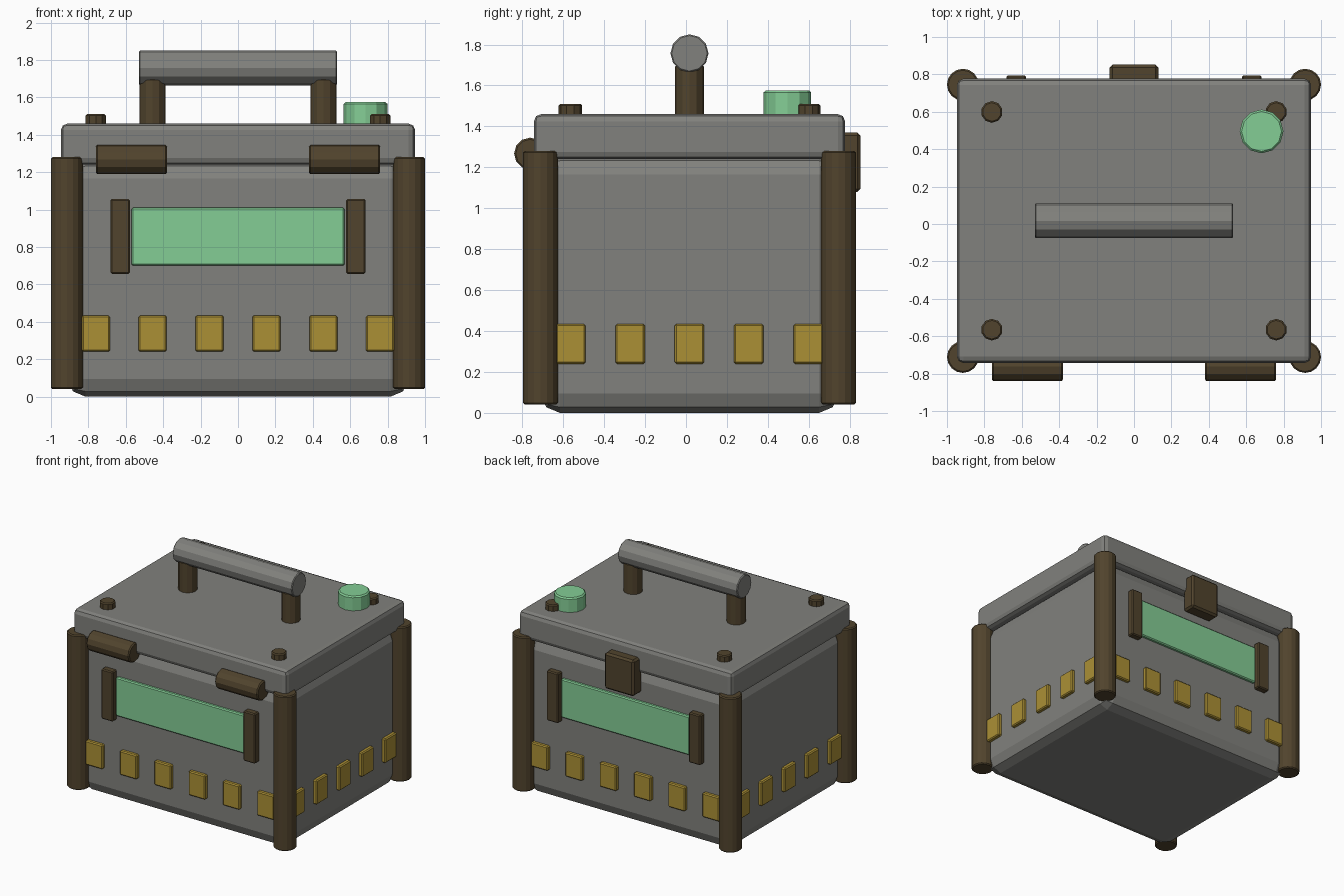
import bpy, math
from mathutils import Matrix

cube = bpy.data.objects.get("Cube")
if cube:
    bpy.data.objects.remove(cube, do_unlink=True)

CY = 0.017            # depth centre of the case
BX, BY = 0.91, 0.728  # half width and half depth of the case


def material(name, rgb):
    m = bpy.data.materials.new(name)
    m.use_nodes = True
    colour = (*rgb, 1.0)
    m.diffuse_color = colour
    m.node_tree.nodes["Principled BSDF"].inputs["Base Color"].default_value = colour
    return m


GREY = material("grey metal", (0.22, 0.22, 0.205))
BROWN = material("dark bronze", (0.082, 0.057, 0.026))
YELLOW = material("ochre", (0.41, 0.28, 0.036))
GREEN = material("pale green", (0.23, 0.61, 0.30))


def finish(name, mat, bevel, segments=1):
    o = bpy.context.object
    o.name = name
    o.data.name = name
    o.data.materials.append(mat)
    b = o.modifiers.new("edges", "BEVEL")
    b.width = bevel
    b.segments = segments
    b.limit_method = "ANGLE"
    b.angle_limit = math.radians(50)
    return o


def box(name, mat, lo, hi, bevel=0.008, segments=1):
    """Bevelled box between two opposite corners."""
    bpy.ops.mesh.primitive_cube_add(size=1)
    o = finish(name, mat, bevel, segments)
    size = [b - a for a, b in zip(lo, hi)]
    mid = [(a + b) / 2 for a, b in zip(lo, hi)]
    o.data.transform(Matrix.Translation(mid) @ Matrix.Diagonal((*size, 1)))
    return o


def cylinder(name, mat, centre, radius, length, axis="Z", bevel=0.008, sides=12):
    rot = (0, math.pi / 2, 0) if axis == "X" else (0, 0, 0)
    bpy.ops.mesh.primitive_cylinder_add(vertices=sides, radius=radius, depth=length,
                                        location=centre, rotation=rot)
    return finish(name, mat, bevel)


# Case and lid
box("case_body", GREY, (-BX, CY - BY, 0), (BX, CY + BY, 1.26), 0.095, 2)
box("lid", GREY, (-0.947, CY - 0.76, 1.24), (0.947, CY + 0.76, 1.46), 0.035, 2)

# Corner posts and lid bolts
for sx, side in ((-1, "right"), (1, "left")):
    for sy, end in ((-1, "front"), (1, "back")):
        cylinder(f"{end}_{side}_post", BROWN, (sx * 0.915, CY + sy * 0.728, 0.66),
                 0.085, 1.24, sides=16)
        cylinder(f"{end}_{side}_bolt", BROWN, (sx * 0.76, CY + sy * 0.582, 1.475),
                 0.058, 0.07, sides=10)

# Carrying handle
cylinder("handle_grip", GREY, (0, CY, 1.757), 0.093, 1.06, "X", 0.006)
for sx, side in ((-1, "right"), (1, "left")):
    cylinder(f"{side}_handle_support", BROWN, (sx * 0.457, CY, 1.57), 0.07, 0.26)

# Button on the lid
cylinder("button", GREEN, (0.682, 0.495, 1.51), 0.117, 0.13, bevel=0.01)

# Hinge barrels at the front and latch at the back
for sx, side in ((-1, "right"), (1, "left")):
    cylinder(f"{side}_hinge", BROWN, (sx * 0.57, -0.762, 1.267), 0.078, 0.38, "X")
box("latch", BROWN, (-0.13, 0.74, 1.08), (0.13, 0.852, 1.37), 0.015)

# Windows, their brackets and the studs on the front and back
for sy, end in ((-1, "front"), (1, "back")):
    def panel(name, mat, x, z, half_w, half_h, out, bevel=0.008):
        face = CY + sy * BY
        ys = sorted((face - sy * 0.04, face + sy * out))
        box(name, mat, (x - half_w, ys[0], z - half_h),
            (x + half_w, ys[1], z + half_h), bevel)

    panel(f"{end}_window", GREEN, 0, 0.855, 0.57, 0.155, 0.025)
    for sx, side in ((-1, "right"), (1, "left")):
        panel(f"{end}_{side}_bracket", BROWN, sx * 0.63, 0.857, 0.052, 0.2, 0.05)
    for i in range(6):
        panel(f"{end}_stud_{i + 1}", YELLOW, (i - 2.5) * 0.304, 0.337, 0.075, 0.097, 0.03)

# Studs on both sides
for sx, side in ((-1, "right"), (1, "left")):
    xs = sorted((sx * (BX - 0.04), sx * (BX + 0.03)))
    for i in range(5):
        y = CY + (i - 2) * 0.29
        box(f"{side}_stud_{i + 1}", YELLOW, (xs[0], y - 0.072, 0.24), (xs[1], y + 0.072, 0.434))
